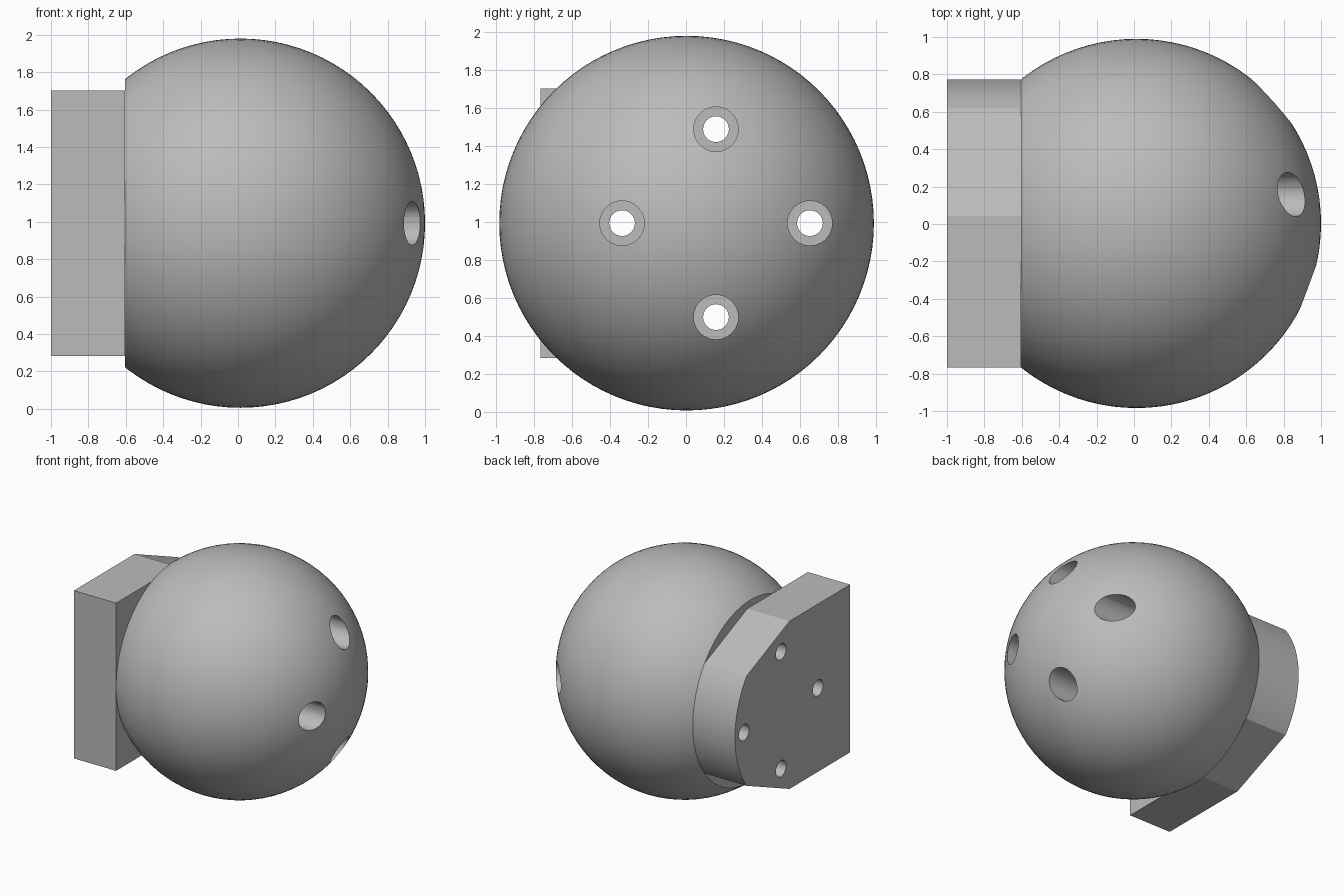
import bpy
import bmesh
from math import cos, sin, atan2, pi, radians
from mathutils import Matrix, Vector

if "Cube" in bpy.data.objects:
    bpy.data.objects.remove(bpy.data.objects["Cube"], do_unlink=True)

CENTRE = Vector((0.013, 0.003, 0.993))
RADIUS = 0.987
JOINT_X = -0.605          # where the ball meets the plate
BOLT_RING = 0.495
BOLT_CENTRE_Y = 0.158

grey = bpy.data.materials.new("plain_grey")
grey.use_nodes = True
colour = (0.5, 0.5, 0.5, 1)
grey.diffuse_color = colour
grey.node_tree.nodes["Principled BSDF"].inputs["Base Color"].default_value = colour


def make_object(name, bm):
    bmesh.ops.recalc_face_normals(bm, faces=bm.faces[:])
    mesh = bpy.data.meshes.new(name)
    bm.to_mesh(mesh)
    bm.free()
    mesh.materials.append(grey)
    obj = bpy.data.objects.new(name, mesh)
    bpy.context.collection.objects.link(obj)
    return obj


def bolt_drills(name, radius, x_min, x_max):
    """Four round bars along x, spaced evenly around the bolt ring."""
    bm = bmesh.new()
    for i in range(4):
        y = BOLT_CENTRE_Y + BOLT_RING * cos(i * pi / 2)
        z = CENTRE.z + BOLT_RING * sin(i * pi / 2)
        place = Matrix.Translation(((x_min + x_max) / 2, y, z)) @ Matrix.Rotation(pi / 2, 4, 'Y')
        bmesh.ops.create_cone(bm, cap_ends=True, segments=24, radius1=radius,
                              radius2=radius, depth=x_max - x_min, matrix=place)
    obj = make_object(name, bm)
    obj.hide_render = True
    return obj


def cut(obj, cutter):
    mod = obj.modifiers.new("holes", 'BOOLEAN')
    mod.operation = 'DIFFERENCE'
    mod.solver = 'EXACT'
    mod.object = cutter
    bpy.context.view_layer.objects.active = obj
    bpy.ops.object.modifier_apply(modifier=mod.name)


# Ball with one side sliced flat
bm = bmesh.new()
bmesh.ops.create_uvsphere(bm, u_segments=96, v_segments=48, radius=RADIUS,
                          matrix=Matrix.Translation(CENTRE) @ Matrix.Rotation(pi / 2, 4, 'Y'))
sliced = bmesh.ops.bisect_plane(bm, geom=bm.verts[:] + bm.edges[:] + bm.faces[:],
                                plane_co=(JOINT_X, 0, 0), plane_no=(1, 0, 0), clear_inner=True)
rim = [e for e in sliced["geom_cut"] if isinstance(e, bmesh.types.BMEdge)]
bmesh.ops.holes_fill(bm, edges=rim, sides=0)
ball = make_object("ball", bm)

# Mounting plate: square front corners, sloped shoulders, round back
plate_radius, half_height, front_y = 0.77, 0.71, -0.767
shoulder = (0.04, half_height)
arc_start = atan2(0.465, 0.614)
upper = [(front_y, half_height), shoulder]
arc = [(plate_radius * cos(a), plate_radius * sin(a))
       for a in (arc_start * (1 - i / 12) for i in range(25))]
lower = [(y, -z) for y, z in reversed(upper)]
bm = bmesh.new()
outline = [bm.verts.new((-1, y + (0 if y < 0 else CENTRE.y), CENTRE.z + z))
           for y, z in upper + arc + lower]
face = bm.faces.new(outline)
push = bmesh.ops.extrude_face_region(bm, geom=[face])
bmesh.ops.translate(bm, vec=(1 + JOINT_X, 0, 0),
                    verts=[v for v in push["geom"] if isinstance(v, bmesh.types.BMVert)])
plate = make_object("mounting_plate", bm)

# Bolt holes through both parts, widened inside the ball
through = bolt_drills("bolt_drill", 0.068, -1.2, 1.2)
wide = bolt_drills("bolt_head_drill", 0.118, JOINT_X + 0.1, 1.2)
cut(ball, wide)
cut(ball, through)
cut(plate, through)
for helper in (through, wide):
    bpy.data.objects.remove(helper, do_unlink=True)

# Smooth curves, sharp rims
for obj in (ball, plate):
    bpy.ops.object.select_all(action='DESELECT')
    obj.select_set(True)
    bpy.context.view_layer.objects.active = obj
    bpy.ops.object.shade_smooth_by_angle(angle=radians(20))
